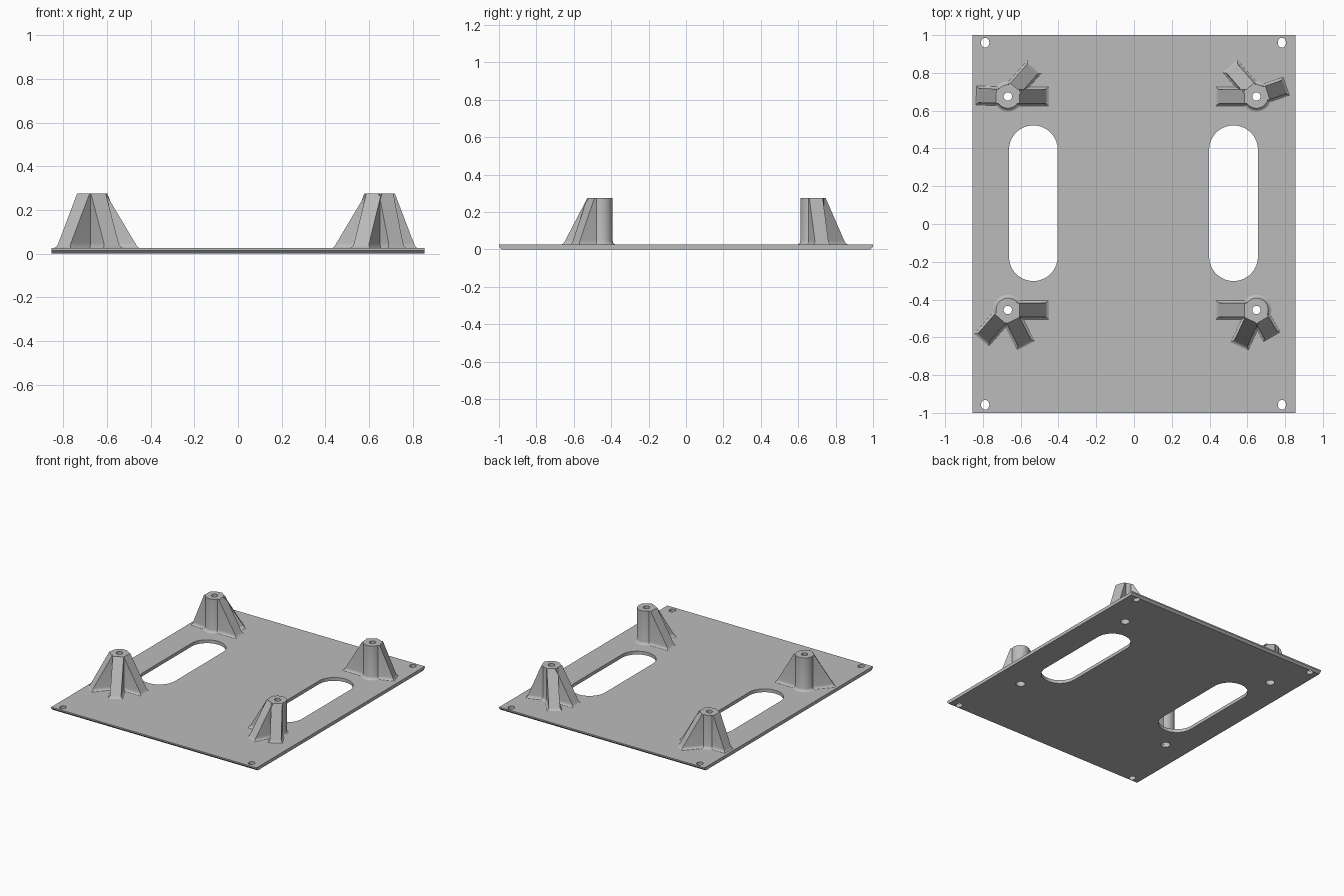
import bpy, bmesh, math
from mathutils import Matrix, Vector

if "Cube" in bpy.data.objects:
    bpy.data.objects.remove(bpy.data.objects["Cube"])

gray = bpy.data.materials.new("plain_gray")
gray.diffuse_color = (0.5, 0.5, 0.5, 1)
gray.use_nodes = True
gray.node_tree.nodes["Principled BSDF"].inputs["Base Color"].default_value = gray.diffuse_color
TOP, DECK = 0.275, 0.025


def finish(name, bm, smooth=True):
    bmesh.ops.recalc_face_normals(bm, faces=bm.faces)
    me = bpy.data.meshes.new(name)
    bm.to_mesh(me)
    bm.free()
    me.materials.append(gray)
    ob = bpy.data.objects.new(name, me)
    bpy.context.collection.objects.link(ob)
    if smooth:
        bpy.ops.object.select_all(action='DESELECT')
        ob.select_set(True)
        bpy.context.view_layer.objects.active = ob
        bpy.ops.object.shade_smooth_by_angle(angle=math.radians(30))
    return ob


def loft(bm, rings, closed=False):
    """Skin equal-sized rings of points; cap the ends unless closed."""
    vs = [[bm.verts.new(p) for p in r] for r in rings]
    n = len(vs[0])
    pairs = list(zip(vs, vs[1:])) + ([(vs[-1], vs[0])] if closed else [])
    for a, b in pairs:
        for i in range(n):
            j = (i + 1) % n
            bm.faces.new((a[i], a[j], b[j], b[i]))
    if not closed:
        bm.faces.new(vs[0])
        bm.faces.new(vs[-1])


def prism(bm, outline):
    loft(bm, [[(x, y, z) for x, y in outline] for z in (-0.1, 0.1)])


def oval(cx, cy, rx, ry, half=0.0, n=48):
    """Ellipse outline, stretched in y by a straight middle of 2*half."""
    pts = []
    for i in range(n):
        a = 2 * math.pi * (i + 0.5) / n
        s = math.sin(a)
        pts.append((cx + rx * math.cos(a), cy + ry * s + math.copysign(half, s)))
    return pts


# Post positions and their ribs as (angle in degrees, reach)
posts = {
    "back_left": ((-0.668, 0.675), [(0, 0.217), (48, 0.212), (178, 0.167)]),
    "back_right": ((0.648, 0.675), [(180, 0.217), (131, 0.212), (19, 0.167)]),
    "front_left": ((-0.668, -0.455), [(0, 0.217), (-131, 0.212), (-63, 0.212)]),
    "front_right": ((0.648, -0.455), [(180, 0.217), (-115, 0.212), (-60, 0.164)]),
}

# Base plate: side profile with bevelled lower front and back edges
bm = bmesh.new()
side = [(-0.985, 0), (0.985, 0), (1, 0.015), (1, DECK), (-1, DECK), (-1, 0.015)]
loft(bm, [[(x, y, z) for y, z in side] for x in (-0.855, 0.855)])
plate = finish("base_plate", bm, False)

# Cutter: two long slots, four corner holes, four screw holes
bm = bmesh.new()
for cx in (-0.533, 0.527):
    prism(bm, oval(cx, 0.11, 0.129, 0.129, 0.283))
for cx in (-0.788, 0.783):
    for cy in (-0.957, 0.96):
        prism(bm, oval(cx, cy, 0.022, 0.026, n=32))
for (cx, cy), _ in posts.values():
    prism(bm, oval(cx, cy, 0.032, 0.032, n=32))
cutter = finish("hole_cutter", bm, False)
cutter.hide_render = True
cutter.hide_set(True)
mod = plate.modifiers.new("holes", 'BOOLEAN')
mod.operation, mod.object, mod.solver = 'DIFFERENCE', cutter, 'EXACT'
bpy.context.view_layer.objects.active = plate
plate.select_set(True)
bpy.ops.object.modifier_apply(modifier="holes")
bpy.data.objects.remove(cutter)
bpy.ops.object.shade_smooth_by_angle(angle=math.radians(30))

# Posts: hollow lathed tubes with a flared foot and wider lower bore
section = [(0.022, TOP), (0.063, TOP), (0.063, 0.045), (0.066, 0.035),
           (0.071, 0.029), (0.08, DECK), (0.08, 0.022), (0.032, 0.022),
           (0.032, 0.12), (0.022, 0.12)]
# Rib layers: height, fraction of the slope, sideways flare
layers = [(0.022, 1.0, 0.013), (DECK, 1.0, 0.013), (0.029, 0.95, 0.007),
          (0.037, 0.91, 0.002), (0.048, 0.87, 0.0), (TOP - 0.0005, 0.0, 0.0)]
for key, ((cx, cy), ribs) in posts.items():
    bm = bmesh.new()
    loft(bm, [[(cx + r * math.cos(a), cy + r * math.sin(a), z)
               for a in [2 * math.pi * i / 32 for i in range(32)]]
              for r, z in section], closed=True)
    finish(key + "_post", bm)
    # Sloping support ribs around the post
    for k, (deg, reach) in enumerate(ribs):
        m = Matrix.Translation((cx, cy, 0)) @ Matrix.Rotation(math.radians(deg), 4, 'Z')
        rings = []
        for z, f, flare in layers:
            out, w = 0.062 + (reach - 0.062) * f, 0.038 + flare
            rings.append([m @ Vector(p) for p in
                          ((0.04, -w, z), (out, -w, z), (out, w, z), (0.04, w, z))])
        bm = bmesh.new()
        loft(bm, rings)
        finish(f"{key}_rib_{k + 1}", bm)
